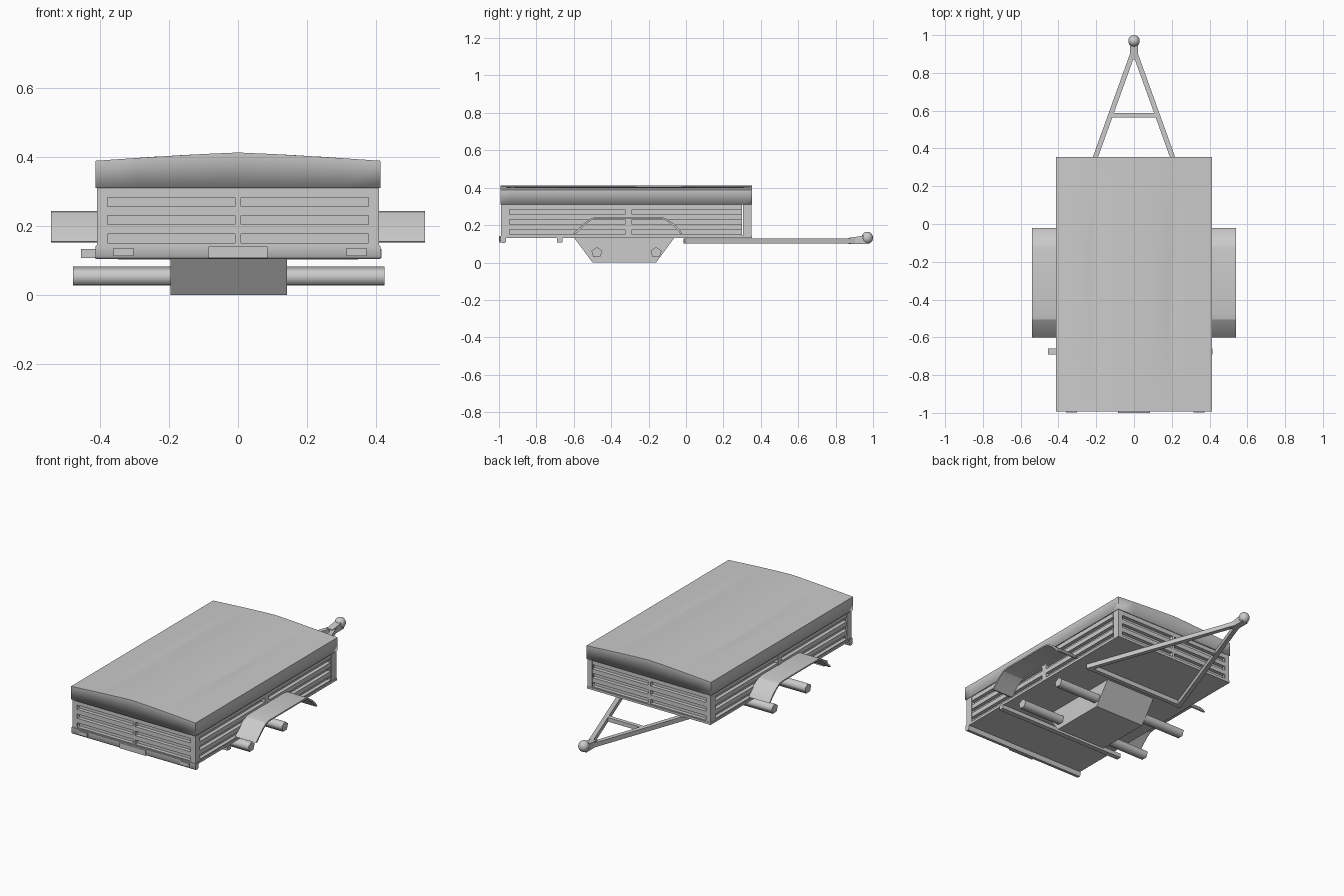
import bpy, bmesh, math
from mathutils import Vector

if "Cube" in bpy.data.objects:
    bpy.data.objects.remove(bpy.data.objects["Cube"])


def make(name, bm, smooth=None):
    bmesh.ops.recalc_face_normals(bm, faces=bm.faces)
    me = bpy.data.meshes.new(name)
    bm.to_mesh(me)
    bm.free()
    ob = bpy.data.objects.new(name, me)
    bpy.context.collection.objects.link(ob)
    if smooth:
        bpy.context.view_layer.objects.active = ob
        bpy.ops.object.select_all(action='DESELECT')
        ob.select_set(True)
        bpy.ops.object.shade_smooth_by_angle(angle=math.radians(smooth))
    return ob


def prism(name, pts, lo, hi, axis, smooth=None):
    """Extrude a closed outline along x (outline is y,z) or y (outline is x,z)."""
    bm = bmesh.new()
    put = (lambda p, t: (t, p[0], p[1])) if axis == 'x' else (lambda p, t: (p[0], t, p[1]))
    a = [bm.verts.new(put(p, lo)) for p in pts]
    b = [bm.verts.new(put(p, hi)) for p in pts]
    bm.faces.new(a)
    bm.faces.new(b[::-1])
    for i in range(len(pts)):
        j = (i + 1) % len(pts)
        bm.faces.new((a[i], b[i], b[j], a[j]))
    return make(name, bm, smooth)


def box(name, x0, x1, y0, y1, z0, z1):
    return prism(name, [(y0, z0), (y1, z0), (y1, z1), (y0, z1)], x0, x1, 'x')


def beam(name, p, q, w, h):
    """Square bar between two points at the same height."""
    p, q = Vector(p), Vector(q)
    side = (q - p).normalized().cross(Vector((0, 0, 1))) * w / 2
    up = Vector((0, 0, h / 2))
    bm = bmesh.new()
    ends = [[bm.verts.new(c + side * s + up * t) for s, t in ((-1, -1), (1, -1), (1, 1), (-1, 1))]
            for c in (p, q)]
    bm.faces.new(ends[0])
    bm.faces.new(ends[1][::-1])
    for i in range(4):
        j = (i + 1) % 4
        bm.faces.new((ends[0][i], ends[1][i], ends[1][j], ends[0][j]))
    return make(name, bm)


# Bed dimensions
W, Y0, Y1, ZB, ZT = 0.408, -0.988, 0.35, 0.14, 0.31
box("floor", -0.41, 0.41, -0.99, 0.352, 0.132, 0.145)


# Ribbed side panels: four ribs with recessed sheet between
def ribs(face, inward):
    out, mid, back = face, face + inward * 0.022, face + inward * 0.03
    pts = []
    for i in range(4):
        top = ZT - i * 0.053
        bot = max(top - 0.027, ZB)
        pts += [(mid, top), (out, top), (out, bot), (mid, bot)]
    return pts + [(back, ZB), (back, ZT)]


for s, side in ((1, "right"), (-1, "left")):
    for lo, hi, part in ((-0.95, -0.325, "front"), (-0.29, 0.30, "rear")):
        prism(f"{side}_{part}_panel", ribs(s * (W - 0.002), -s), lo, hi, 'y')
    box(f"{side}_middle_post", *sorted((s * W, s * (W - 0.03))), -0.325, -0.29, ZB, ZT)
for face, inward, end in ((Y0 + 0.002, 1, "front"), (Y1 - 0.002, -1, "rear")):
    for lo, hi, part in ((-0.378, -0.008, "left"), (0.008, 0.378, "right")):
        prism(f"{end}_{part}_panel", ribs(face, inward), lo, hi, 'x')
    box(f"{end}_middle_post", -0.008, 0.008, *sorted((face, face + inward * 0.03)), ZB, ZT)

# Angle-section corner posts
for sx in (1, -1):
    for y, d in ((Y0, 1), (Y1, -1)):
        t, name = 0.008, f"corner_post_{'r' if sx > 0 else 'l'}_{'front' if d > 0 else 'rear'}"
        box(name + "_face", *sorted((sx * W, sx * (W - 0.03))), *sorted((y, y + d * t)), ZB, ZT + 0.02)
        box(name + "_flank", *sorted((sx * W, sx * (W - t))), *sorted((y, y + d * 0.045)), ZB, ZT + 0.02)

# Fabric cover: low ridge with two wavy creases and a hanging skirt
bm = bmesh.new()
xs = [-0.413, -0.30, -0.225, -0.205, -0.185, -0.1, 0, 0.1, 0.185, 0.205, 0.225, 0.30, 0.413]
NY = 28
grid = []
for j in range(NY + 1):
    v = j / NY
    y = -0.993 + v * 1.347
    swell = math.sin(math.pi * v)
    row = []
    for x in xs:
        a = abs(x)
        z = 0.413 - 0.024 * (a / 0.413) ** 1.2
        if 0.15 < a < 0.25:
            x += 0.006 * swell * math.sin(9 * v + (2 if x > 0 else 0))
        if abs(a - 0.205) < 0.001:
            z -= 0.006 * swell
        row.append(bm.verts.new((x, y, z)))
    grid.append(row)
for j in range(NY):
    for i in range(len(xs) - 1):
        bm.faces.new((grid[j][i], grid[j][i + 1], grid[j + 1][i + 1], grid[j + 1][i]))
rim = [e for e in bm.edges if e.is_boundary]
ext = bmesh.ops.extrude_edge_only(bm, edges=rim)
for v in ext["geom"]:
    if isinstance(v, bmesh.types.BMVert):
        v.co.z = ZT
cover = make("cover", bm, 35)
sol = cover.modifiers.new("thickness", 'SOLIDIFY')
sol.thickness, sol.offset = 0.006, -1

# Front bumper with plate and lamps
prism("bumper", [(-0.992, 0.112), (-0.985, 0.104), (-0.968, 0.104), (-0.962, 0.112),
                 (-0.962, 0.142), (-0.992, 0.142)], -0.412, 0.412, 'x', 50)
box("plate", -0.085, 0.085, -1.0, -0.99, 0.108, 0.141)
box("left_lamp", -0.36, -0.302, -0.998, -0.988, 0.114, 0.137)
box("right_lamp", 0.314, 0.372, -0.998, -0.988, 0.114, 0.137)

# Cross rail under the bed
box("cross_rail", -0.455, 0.415, -0.69, -0.66, 0.108, 0.133)

# Axle housing and two five-sided axle tubes
prism("axle_housing", [(-0.60, 0.135), (-0.50, 0), (-0.16, 0), (-0.06, 0.135)], -0.195, 0.142, 'x')
for y, name in ((-0.477, "front_axle"), (-0.16, "rear_axle")):
    pts = [(y + 0.031 * math.cos(k * math.tau / 5 + 2.8), 0.053 + 0.03 * math.sin(k * math.tau / 5 + 2.8))
           for k in range(5)]
    prism(name, pts, -0.477, 0.424, 'x', 80)

# Mudguards
arch = [(-0.602, 0.155), (-0.59, 0.168), (-0.54, 0.215), (-0.505, 0.238), (-0.475, 0.244),
        (-0.14, 0.244), (-0.11, 0.238), (-0.065, 0.207), (-0.035, 0.178), (-0.02, 0.155)]
inner = [(-0.31 + (y + 0.31) * 0.975, z - 0.008) for y, z in arch]
inner[0], inner[-1] = (-0.592, 0.153), (-0.029, 0.153)
for s, name in ((1, "right_mudguard"), (-1, "left_mudguard")):
    prism(name, arch + inner[::-1], *sorted((s * 0.402, s * 0.541)), 'x', 20)

# A-frame drawbar
for s, name in ((1, "right_drawbar"), (-1, "left_drawbar")):
    beam(name, (s * 0.335, -0.01, 0.116), (s * 0.006, 0.905, 0.116), 0.026, 0.027)
beam("drawbar_brace", (-0.115, 0.575, 0.116), (0.115, 0.575, 0.116), 0.024, 0.024)
beam("drawbar_base", (-0.33, 0.003, 0.116), (0.33, 0.003, 0.116), 0.026, 0.027)

# Coupling: tapered neck and ball socket
prism("coupling_neck", [(0.87, 0.10), (0.975, 0.10), (0.975, 0.152), (0.94, 0.142), (0.87, 0.132)],
      -0.02, 0.02, 'x')
bm = bmesh.new()
bmesh.ops.create_uvsphere(bm, u_segments=14, v_segments=10, radius=0.031)
for v in bm.verts:
    v.co.z = max(v.co.z * 1.05, -0.033) + 0.132
    v.co.y += 0.969
make("coupling_ball", bm, 60)
